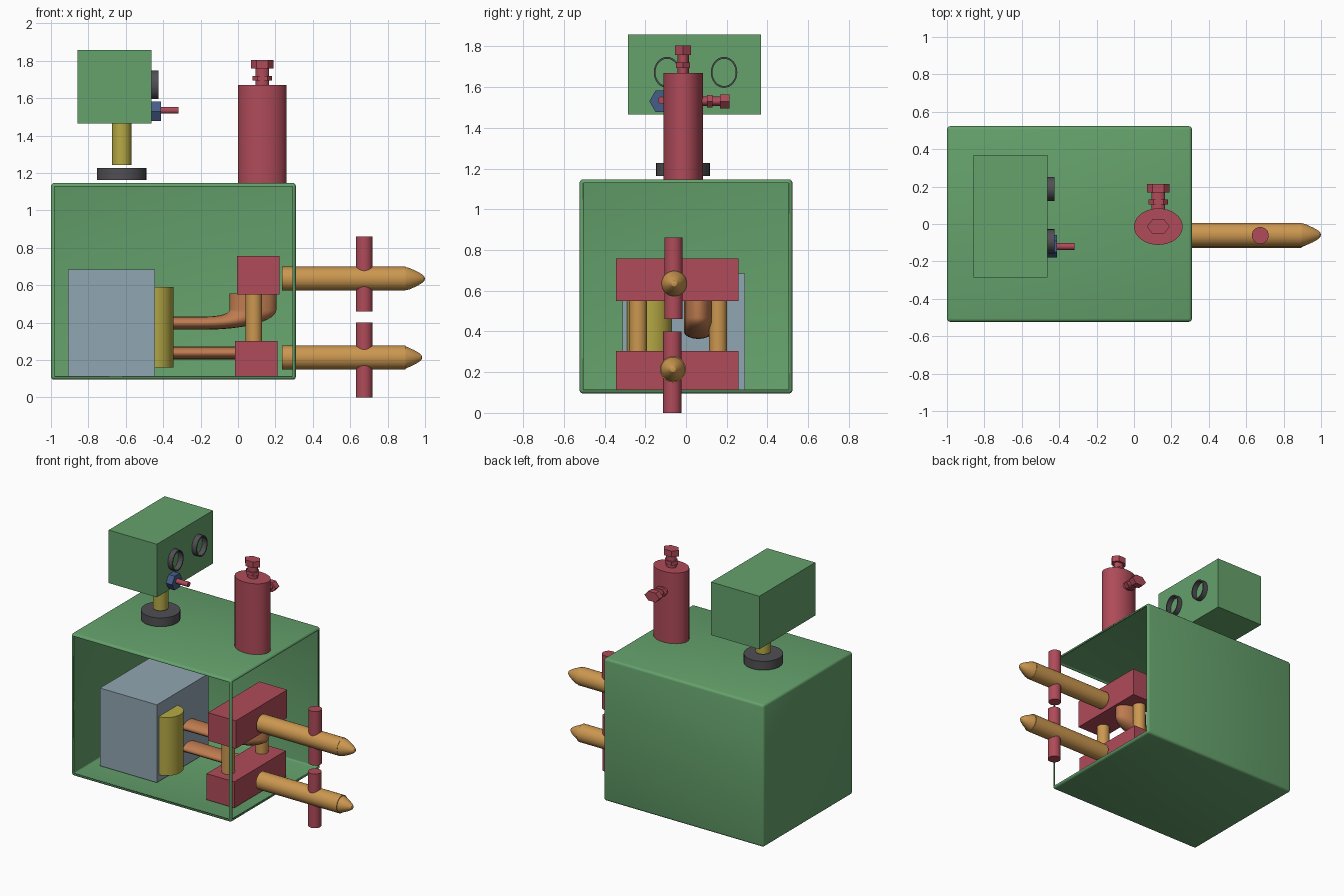
import bpy, bmesh, math
from mathutils import Vector

if "Cube" in bpy.data.objects:
    bpy.data.objects.remove(bpy.data.objects["Cube"])


def material(name, rgb):
    m = bpy.data.materials.new(name)
    m.diffuse_color = (*rgb, 1)
    m.use_nodes = True
    m.node_tree.nodes["Principled BSDF"].inputs["Base Color"].default_value = m.diffuse_color
    return m


GREEN = material("green_paint", (0.13, 0.36, 0.15))
RED = material("red_parts", (0.43, 0.07, 0.10))
BRASS = material("brass", (0.60, 0.31, 0.08))
COPPER = material("copper", (0.52, 0.20, 0.08))
YELLOW = material("yellow_parts", (0.47, 0.40, 0.06))
STEEL = material("blue_grey", (0.28, 0.38, 0.44))
BLUE = material("dark_blue", (0.06, 0.11, 0.25))
DARK = material("dark_grey", (0.08, 0.08, 0.09))


def finish(name, bm, mat, smooth=True):
    bmesh.ops.recalc_face_normals(bm, faces=bm.faces)
    me = bpy.data.meshes.new(name)
    bm.to_mesh(me)
    bm.free()
    ob = bpy.data.objects.new(name, me)
    bpy.context.collection.objects.link(ob)
    me.materials.append(mat)
    if smooth:
        bpy.ops.object.select_all(action='DESELECT')
        bpy.context.view_layer.objects.active = ob
        ob.select_set(True)
        bpy.ops.object.shade_smooth_by_angle(angle=math.radians(30))
    return ob


def box_bm(x, y, z):
    bm = bmesh.new()
    bmesh.ops.create_cube(bm, size=1)
    for v in bm.verts:
        v.co = [sum(r) / 2 + c * (r[1] - r[0]) for c, r in zip(v.co, (x, y, z))]
    return bm


def box(name, x, y, z, mat):
    return finish(name, box_bm(x, y, z), mat, False)


def lathe(name, profile, centre, axis, mat, scale=(1, 1), sides=32, closed=False, arc=1.0):
    """Revolve (radius, height) points about an axis; scale squashes the section."""
    bm = bmesh.new()
    steps = sides if arc == 1.0 else sides + 1
    order = {'x': (2, 0, 1), 'y': (0, 2, 1), 'z': (0, 1, 2)}[axis]
    rings = []
    for r, h in profile:
        ring = []
        for i in range(steps):
            a = math.tau * arc * i / sides - (math.pi / 2 if arc < 1 else 0)
            p = (r * math.cos(a) * scale[0], r * math.sin(a) * scale[1], h)
            ring.append(bm.verts.new(Vector([p[k] for k in order]) + Vector(centre)))
        rings.append(ring)
    pairs = list(zip(rings, rings[1:])) + ([(rings[-1], rings[0])] if closed else [])
    for a, b in pairs:
        for i in range(sides):
            j = (i + 1) % steps
            bm.faces.new((a[i], a[j], b[j], b[i]))
    bmesh.ops.remove_doubles(bm, verts=bm.verts, dist=1e-5)
    if arc < 1:
        bmesh.ops.holes_fill(bm, edges=[e for e in bm.edges if e.is_boundary])
    return finish(name, bm, mat)


def rod(name, r, h0, h1, centre, axis, mat, **kw):
    return lathe(name, [(0, h0), (r, h0), (r, h1), (0, h1)], centre, axis, mat, **kw)


# Open cabinet: rounded shell without its front and right panels
bm = box_bm((-1, 0.31), (-0.523, 0.523), (0.095, 1.147))
bmesh.ops.bevel(bm, geom=bm.edges[:], offset=0.018, segments=3, profile=0.5, affect='EDGES')
bm.normal_update()
bmesh.ops.delete(bm, geom=[f for f in bm.faces if f.calc_area() > 0.3
                           and (f.normal.y < -0.9 or f.normal.x > 0.9)], context='FACES')
cabinet = finish("cabinet", bm, GREEN)
shell = cabinet.modifiers.new("thickness", 'SOLIDIFY')
shell.thickness = 0.008
shell.offset = -1

# Control head on its stand
box("control_head", (-0.857, -0.463), (-0.286, 0.368), (1.465, 1.857), GREEN)
rod("stand_base", 0.132, 1.163, 1.228, (-0.622, -0.015, 0), 'z', DARK)
rod("stand_post", 0.052, 1.243, 1.47, (-0.622, -0.015, 0), 'z', YELLOW)
for n, y in enumerate((-0.093, 0.187)):
    lathe(f"gauge_ring_{n + 1}", [(1, -0.005), (1, 0.038), (0.88, 0.038), (0.88, -0.005)],
          (-0.463, y, 1.672), 'x', DARK, scale=(0.065, 0.076), closed=True)
rod("switch_nut", 0.06, 0, 0.05, (-0.463, -0.12, 1.53), 'x', BLUE, sides=6)
rod("switch_lever", 0.018, 0.03, 0.145, (-0.463, -0.12, 1.535), 'x', RED, sides=20)

# Pressure cylinder with top and rear fittings
rod("pressure_cylinder", 0.13, 1.14, 1.67, (0.13, -0.014, 0), 'z', RED, scale=(1, 0.75), sides=40)


def fitting(name, centre, axis, squash):
    s = (1, squash)
    rod(name + "_neck", 0.037, -0.02, 0.1, centre, axis, RED, scale=s, sides=20)
    rod(name + "_flange", 0.053, 0.024, 0.05, centre, axis, RED, scale=s, sides=6)
    rod(name + "_cap", 0.061, 0.088, 0.133, centre, axis, RED, scale=s, sides=6)


fitting("top_fitting", (0.13, -0.014, 1.67), 'z', 0.75)
fitting("rear_fitting", (0.13, 0.08, 1.53), 'y', 0.65)

# Transformer and its half-round coil
box("transformer", (-0.91, -0.445), (-0.312, 0.29), (0.11, 0.685), STEEL)
rod("coil", 1, 0.16, 0.59, (-0.446, -0.18, 0), 'z', YELLOW, scale=(0.101, 0.11), arc=0.5, sides=20)

# Clamp blocks and guide posts
box("upper_block", (-0.005, 0.222), (-0.343, 0.258), (0.55, 0.757), RED)
box("lower_block", (-0.017, 0.21), (-0.343, 0.258), (0.11, 0.303), RED)
for n, y in enumerate((-0.235, 0.158)):
    rod(f"guide_post_{n + 1}", 0.044, 0.29, 0.56, (0.085, y, 0), 'z', BRASS)


# Flattened conductor pipes
def pipe(name, pts, origin, scale):
    cu = bpy.data.curves.new(name, 'CURVE')
    cu.dimensions = '3D'
    cu.bevel_depth = 1
    cu.bevel_resolution = 6
    cu.use_fill_caps = True
    sp = cu.splines.new('POLY')
    sp.points.add(len(pts) - 1)
    for p, (x, z) in zip(sp.points, pts):
        p.co = (x, 0, z, 1)
    ob = bpy.data.objects.new(name, cu)
    bpy.context.collection.objects.link(ob)
    ob.location, ob.scale = origin, scale
    cu.materials.append(COPPER)
    bpy.ops.object.select_all(action='DESELECT')
    bpy.context.view_layer.objects.active = ob
    ob.select_set(True)
    bpy.ops.object.convert(target='MESH')
    bpy.ops.object.shade_smooth_by_angle(angle=math.radians(40))


bend = [(2 * math.sin(a), 2 - 2 * math.cos(a)) for a in
        (math.pi / 2 * i / 12 for i in range(13))]
pipe("upper_conductor", [(-2.2, 0)] + bend + [(2, 4.5)], (-0.17, 0.06, 0.398), (0.125, 0.07, 0.035))
pipe("lower_conductor", [(-3.55, 0), (0, 0)], (-0.001, 0.06, 0.238), (0.125, 0.07, 0.034))

# Welding arms with pointed ends, and the electrodes through them
for name, y, z, dx, e0, e1 in (("upper", -0.058, 0.635, 0, 0.46, 0.86),
                               ("lower", -0.064, 0.214, -0.015, 0, 0.4)):
    lathe(name + "_arm", [(0, 0.235), (0.064, 0.235), (0.064, 0.895), (0, 0.895)],
          (0, y, z), 'x', BRASS)
    lathe(name + "_arm_tip", [(0, 0.89), (0.063, 0.89), (0.058, 0.915), (0.04, 0.955), (0.026, 0.98),
                              (0.014, 0.995), (0, 1.0)], (dx, y, z), 'x', BRASS)
    rod(name + "_electrode", 0.045, e0, e1, (0.675, y - 0.003, 0), 'z', RED)
